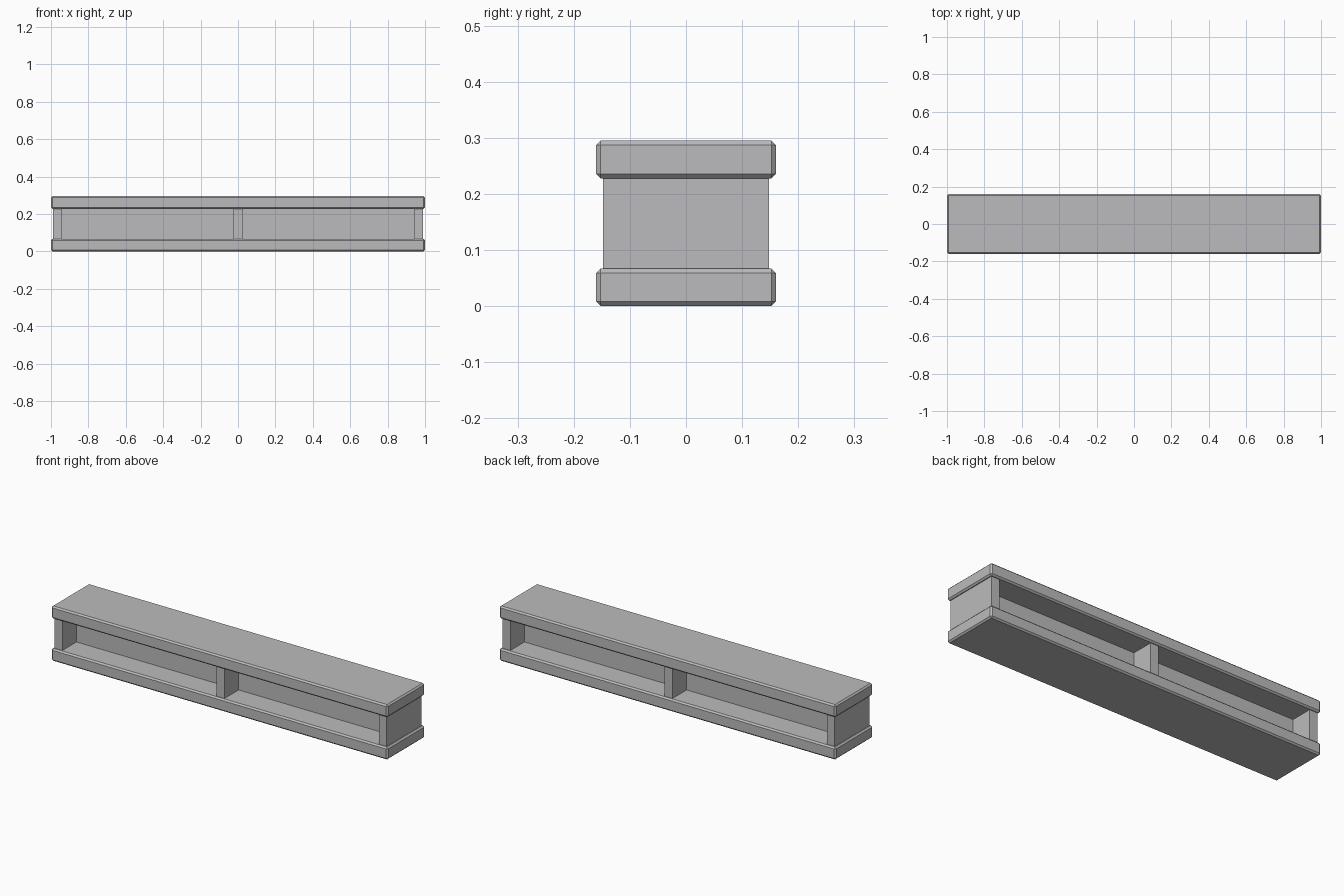
import bpy
import bmesh

cube = bpy.data.objects.get("Cube")
if cube:
    bpy.data.objects.remove(cube, do_unlink=True)

grey = bpy.data.materials.new("grey")
grey.use_nodes = True
colour = (0.5, 0.5, 0.51, 1)
grey.diffuse_color = colour
grey.node_tree.nodes["Principled BSDF"].inputs["Base Color"].default_value = colour


def box(name, size, centre, bevel=0):
    """Flat-shaded box with an optional single-segment chamfer."""
    bm = bmesh.new()
    bmesh.ops.create_cube(bm, size=1)
    bmesh.ops.scale(bm, vec=size, verts=bm.verts)
    if bevel:
        bmesh.ops.bevel(bm, geom=bm.edges[:], offset=bevel, segments=1,
                        affect='EDGES')
    mesh = bpy.data.meshes.new(name)
    bm.to_mesh(mesh)
    bm.free()
    mesh.materials.append(grey)
    obj = bpy.data.objects.new(name, mesh)
    obj.location = centre
    bpy.context.collection.objects.link(obj)
    return obj


LENGTH, DEPTH, HEIGHT = 2.0, 0.32, 0.295
SLAB = 0.067
POST = 0.047
GAP = HEIGHT - 2 * SLAB
END_X = 0.988 - POST / 2

# Chamfered slabs
for name, z in (("bottom_slab", SLAB / 2), ("top_slab", HEIGHT - SLAB / 2)):
    box(name, (LENGTH, DEPTH, SLAB), (0, 0, z), bevel=0.008)

# Uprights between the slabs
for name, x in (("right_upright", -END_X), ("middle_upright", 0),
                ("left_upright", END_X)):
    box(name, (POST, 0.296, GAP), (x, 0, HEIGHT / 2))

# Recessed panels along the centre line, one in each bay
bay = END_X - POST
for name, side in (("right_panel", -1), ("left_panel", 1)):
    box(name, (bay, 0.056, GAP), (side * END_X / 2, 0, HEIGHT / 2))
